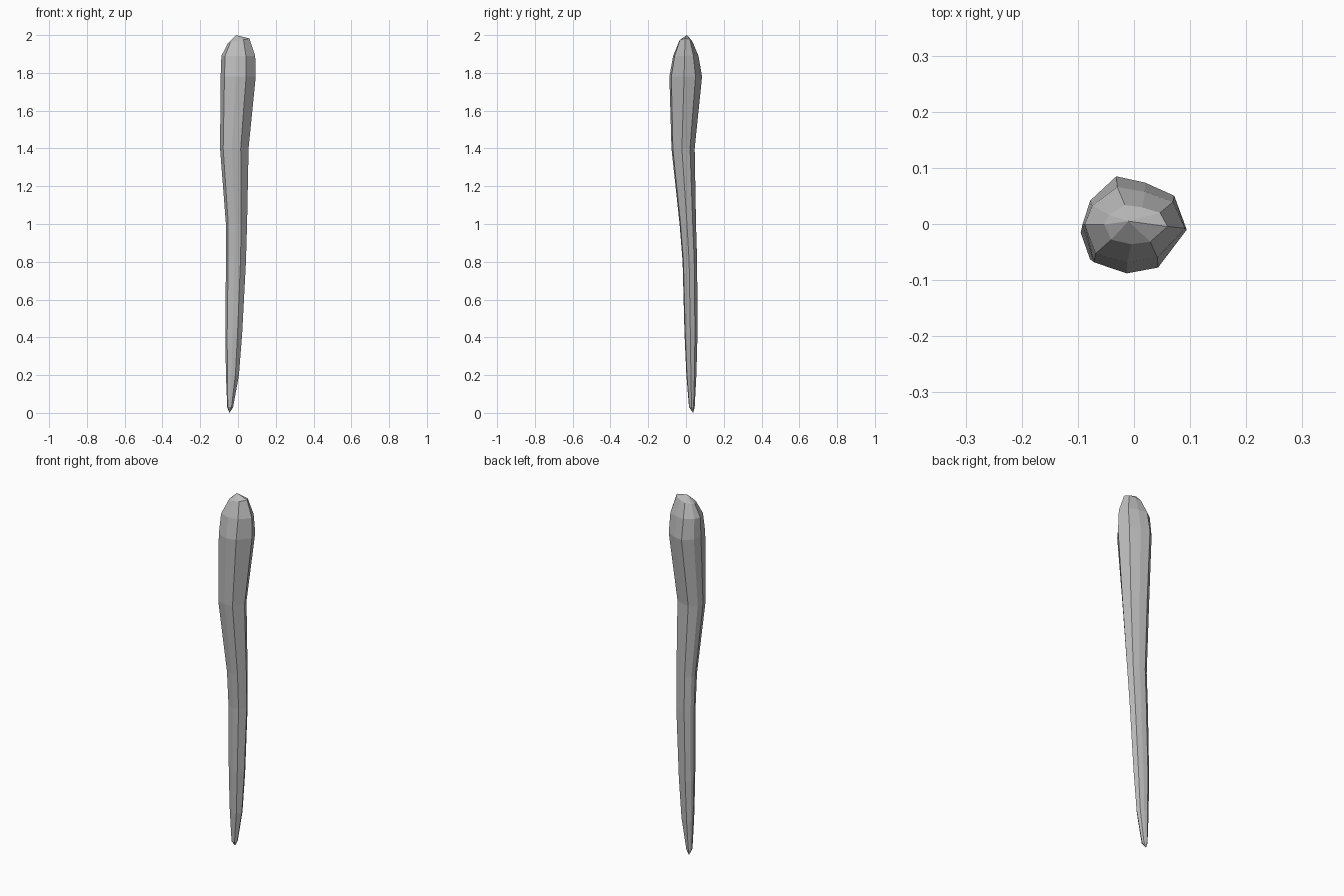
import bpy
import bmesh

cube = bpy.data.objects.get("Cube")
if cube:
    bpy.data.objects.remove(cube, do_unlink=True)

# Stone colour
stone = bpy.data.materials.new("stone grey")
stone.use_nodes = True
GREY = (0.5, 0.5, 0.5, 1)
stone.diffuse_color = GREY
bsdf = stone.node_tree.nodes["Principled BSDF"]
bsdf.inputs["Base Color"].default_value = GREY
bsdf.inputs["Roughness"].default_value = 0.9

# Irregular cross-section, spanning -1 to 1 each way
SECTION = [(-1, 0), (-.85, .5), (-.35, 1), (.2, .87), (.76, .6),
           (1, -.1), (.45, -.88), (-.15, -1), (-.78, -.77)]

# Extents up the shaft: height, left x, right x, front y, back y
RINGS = [(.03, -.057, -.026, .016, .046),
         (.2, -.064, .005, .002, .055),
         (.42, -.067, .022, -.008, .061),
         (.8, -.064, .042, -.018, .059),
         (1.0, -.064, .048, -.034, .053),
         (1.4, -.095, .056, -.077, .046),
         (1.78, -.092, .094, -.088, .085),
         (1.89, -.088, .091, -.068, .066),
         (1.97, -.053, .06, -.036, .034)]


def add_ring(bm, z, x0, x1, y0, y1):
    cx, cy, rx, ry = (x0 + x1) / 2, (y0 + y1) / 2, (x1 - x0) / 2, (y1 - y0) / 2
    # the head is chipped a little higher on its left side
    tilt = 0.012 if z > 1.95 else 0
    return [bm.verts.new((cx + u * rx, cy + v * ry, z + tilt * u)) for u, v in SECTION]


# Club shaft: rings bridged and closed to a point at each end
bm = bmesh.new()
rings = [add_ring(bm, *r) for r in RINGS]
tip = bm.verts.new((-.01, .005, 2))
foot = bm.verts.new((-.045, .038, 0))
count = len(SECTION)
for i in range(count):
    j = (i + 1) % count
    for low, high in zip(rings, rings[1:]):
        bm.faces.new((low[i], low[j], high[j], high[i]))
    bm.faces.new((rings[-1][i], rings[-1][j], tip))
    bm.faces.new((rings[0][j], rings[0][i], foot))
bmesh.ops.recalc_face_normals(bm, faces=bm.faces)

mesh = bpy.data.meshes.new("stone_club")
bm.to_mesh(mesh)
bm.free()
mesh.materials.append(stone)
club = bpy.data.objects.new("stone_club", mesh)
bpy.context.collection.objects.link(club)
